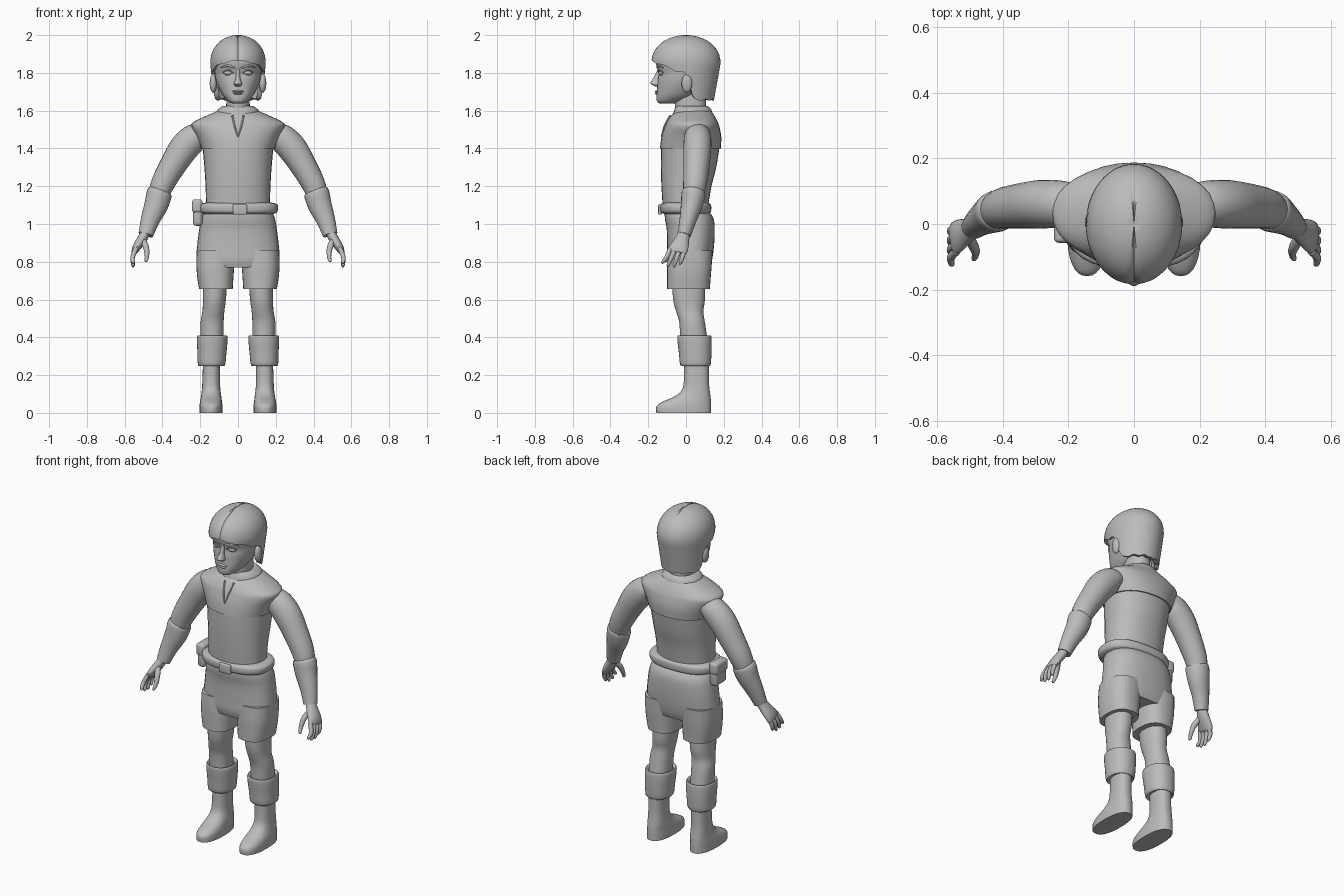
import bpy, bmesh, math
from mathutils import Vector

grey = bpy.data.materials.new("plain grey")
grey.diffuse_color = (0.5, 0.5, 0.5, 1)


def finish(name, bm, angle=40):
    bmesh.ops.recalc_face_normals(bm, faces=bm.faces)
    me = bpy.data.meshes.new(name)
    bm.to_mesh(me)
    bm.free()
    me.materials.append(grey)
    ob = bpy.data.objects.new(name, me)
    bpy.context.collection.objects.link(ob)
    bpy.ops.object.select_all(action='DESELECT')
    ob.select_set(True)
    bpy.context.view_layer.objects.active = ob
    bpy.ops.object.shade_smooth_by_angle(angle=math.radians(angle))
    return ob


def skin(name, rings, caps=True, angle=40):
    """Bridge a list of closed point rings."""
    bm = bmesh.new()
    vs = [[bm.verts.new(p) for p in r] for r in rings]
    n = len(vs[0])
    for a, b in zip(vs, vs[1:]):
        for i in range(n):
            bm.faces.new((a[i], a[(i + 1) % n], b[(i + 1) % n], b[i]))
    if caps:
        bm.faces.new(vs[0])
        bm.faces.new(vs[-1])
    return finish(name, bm, angle)


def smooth_rows(rows, k):
    """Catmull-Rom sampling between rows."""
    rows = [Vector(r) for r in rows]
    out = []
    for i in range(len(rows) - 1):
        p0, p1, p2 = rows[max(i - 1, 0)], rows[i], rows[i + 1]
        p3 = rows[min(i + 2, len(rows) - 1)]
        for j in range(k):
            t = j / k
            out.append(0.5 * (2 * p1 + (p2 - p0) * t + (2 * p0 - 5 * p1 + 4 * p2 - p3) * t * t
                              + (3 * p1 - p0 - 3 * p2 + p3) * t ** 3))
    return out + [rows[-1]]


def loft(name, rows, side=1, power=2.2, n=32, k=4):
    """Stack of horizontal rounded sections: z, centre x, half width, front y, back y."""
    rings = []
    for z, cx, hw, yf, yb in smooth_rows(rows, k):
        ring = []
        for i in range(n):
            a = 2 * math.pi * i / n
            c, s = math.cos(a), math.sin(a)
            px = math.copysign(abs(c) ** (2 / power), c)
            py = math.copysign(abs(s) ** (2 / power), s)
            ring.append((side * (cx + hw * px), (yf + yb) / 2 + (yb - yf) / 2 * py, z))
        rings.append(ring)
    return skin(name, rings)


def tube(name, rows, side=1, n=20, k=4):
    """Limb along a path: x, y, z, in-plane radius, depth radius."""
    pts = smooth_rows(rows, k)
    rings = []
    for i, p in enumerate(pts):
        c = Vector(p[:3])
        d = (Vector(pts[min(i + 1, len(pts) - 1)][:3]) - Vector(pts[max(i - 1, 0)][:3])).normalized()
        v = Vector((0, 1, 0))
        v = (v - d * v.dot(d)).normalized()
        u = d.cross(v)
        ring = []
        for j in range(n):
            a = 2 * math.pi * j / n
            q = c + u * math.cos(a) * p[3] + v * math.sin(a) * p[4]
            ring.append((side * q.x, q.y, q.z))
        rings.append(ring)
    return skin(name, rings)


def ball(name, loc, size, seg=20):
    bm = bmesh.new()
    bmesh.ops.create_uvsphere(bm, u_segments=seg, v_segments=seg // 2, radius=1)
    for v in bm.verts:
        v.co = Vector(loc) + Vector(size) * v.co
    return finish(name, bm)


def box(name, loc, size, bevel):
    bm = bmesh.new()
    bmesh.ops.create_cube(bm, size=1)
    for v in bm.verts:
        v.co = Vector(loc) + Vector(size) * v.co
    bmesh.ops.bevel(bm, geom=bm.edges[:], offset=bevel, segments=3, profile=0.5, affect='EDGES')
    return finish(name, bm)


# tunic body with a slightly raised shoulder yoke
loft("tunic", [(1.07, 0, .168, -.122, .113), (1.2, 0, .172, -.13, .135), (1.3, 0, .178, -.133, .16),
               (1.41, 0, .188, -.132, .178)])
loft("tunic_yoke", [(1.40, 0, .194, -.138, .184), (1.46, 0, .218, -.13, .187), (1.515, 0, .247, -.113, .177),
                    (1.54, 0, .235, -.102, .168), (1.57, 0, .175, -.082, .153), (1.60, 0, .105, -.05, .132),
                    (1.615, 0, .075, -.045, .115)])

# neck, collar and neck slit
loft("neck", [(1.56, 0, .068, -.05, .11), (1.64, 0, .062, -.06, .105), (1.74, 0, .065, -.06, .105)])
loft("collar", [(1.585, 0, .115, -.068, .138), (1.605, 0, .108, -.062, .134), (1.625, 0, .078, -.052, .115),
                (1.622, 0, .068, -.045, .105)], k=3)
for s in (-1, 1):
    tube("neck_slit_edge", [(.03, -.083, 1.575, .005, .005), (.018, -.113, 1.52, .005, .005),
                            (.001, -.13, 1.46, .003, .004)], s, 8, 3)

# belt, buckle and side pouch
loft("belt", [(1.052, .003, .18, -.11, .115), (1.062, .003, .203, -.133, .13), (1.085, .003, .21, -.138, .134),
              (1.105, .003, .203, -.133, .13), (1.114, .003, .17, -.11, .11)], power=2.5)
box("buckle", (.01, -.137, 1.077), (.075, .02, .055), .006)
box("pouch", (-.213, 0, 1.05), (.05, .105, .12), .018)
box("pouch_flap", (-.216, 0, 1.095), (.056, .115, .07), .015)

# shorts: hips and two legs
loft("shorts_hips", [(1.075, 0, .175, -.112, .115), (1.03, 0, .195, -.112, .145), (.97, 0, .206, -.102, .152),
                     (.88, 0, .217, -.1, .148), (.81, 0, .221, -.1, .138), (.77, 0, .215, -.09, .125)], power=2.4)
for s in (-1, 1):
    loft("shorts_leg", [(.86, .118, .1, -.095, .14), (.78, .12, .1, -.1, .136), (.72, .12, .096, -.1, .131),
                        (.655, .117, .089, -.1, .126)], s, 2.5)
    # bare leg
    loft("leg", [(.72, .12, .065, -.075, .1), (.6, .125, .061, -.068, .1), (.54, .13, .058, -.053, .092),
                 (.48, .137, .061, -.036, .1), (.38, .138, .06, -.03, .115)], s)
    # boot cuff and boot
    loft("boot_cuff", [(.398, .136, .062, -.03, .115), (.41, .136, .076, -.043, .13), (.39, .136, .081, -.046, .135),
                       (.32, .138, .077, -.038, .135), (.252, .14, .071, -.03, .13), (.256, .14, .05, -.012, .115)], s)
    loft("boot", [(.28, .14, .045, -.01, .12), (.16, .142, .047, -.012, .122), (.115, .142, .05, -.027, .126),
                  (.085, .142, .054, -.065, .13), (.06, .143, .058, -.122, .132), (.035, .143, .061, -.156, .133),
                  (.0, .143, .061, -.157, .133)], s, 2.4)

    # upper arm, forearm wrap and hand
    tube("arm", [(.18, .065, 1.475, .05, .06), (.225, .062, 1.46, .073, .071), (.285, .06, 1.403, .078, .074),
                 (.345, .055, 1.31, .07, .069), (.4, .047, 1.21, .062, .062), (.43, .033, 1.12, .05, .05)], s, 24)
    tube("forearm_wrap", [(.412, .042, 1.175, .055, .052), (.416, .04, 1.163, .067, .063), (.433, .03, 1.1, .063, .058),
                          (.465, .01, 1.02, .05, .045), (.488, -.01, .943, .039, .036)], s)
    tube("palm", [(.484, -.006, .965, .024, .028), (.508, -.02, .92, .026, .038), (.534, -.035, .88, .023, .049),
                  (.547, -.046, .855, .016, .05), (.55, -.048, .848, .008, .04)], s)
    for i, (yt, zt) in enumerate([(-.122, .79), (-.094, .775), (-.062, .772), (-.03, .785)]):
        yb = -.083 + .025 * i
        tube("finger", [(.54, yb, .87, .013, .013), (.558, (yb * .5 + yt * .5), .825, .012, .012),
                        (.555, yt, zt + .008, .009, .009), (.553, yt, zt, .003, .003)], s, 10, 3)
    tube("thumb", [(.51, -.03, .925, .016, .016), (.488, -.068, .88, .016, .015), (.482, -.09, .835, .012, .012),
                   (.487, -.106, .805, .008, .008), (.488, -.108, .8, .003, .003)], s, 10, 3)

    # ear, eye, eyelid and brow
    ball("ear", (s * .131, .005, 1.745), (.019, .028, .05))
    ball("eye", (s * .05, -.121, 1.8), (.026, .025, .015))
    tube("eyelid", [(.022, -.142, 1.797, .003, .003), (.05, -.146, 1.815, .004, .004),
                    (.08, -.122, 1.803, .003, .003)], s, 8)
    tube("brow", [(.016, -.152, 1.826, .004, .004), (.055, -.147, 1.838, .006, .005),
                  (.09, -.122, 1.828, .003, .003)], s, 8)

# head, nose and lips
loft("head", [(1.638, 0, .03, -.14, -.06), (1.65, 0, .052, -.154, -.02), (1.68, 0, .08, -.156, .05),
              (1.72, 0, .102, -.153, .1), (1.76, 0, .117, -.15, .13), (1.80, 0, .124, -.145, .14),
              (1.84, 0, .128, -.157, .15), (1.88, 0, .122, -.155, .15), (1.93, 0, .08, -.1, .1)])
loft("nose", [(1.728, 0, .012, -.162, -.13), (1.738, 0, .022, -.182, -.13), (1.748, 0, .02, -.189, -.13),
              (1.775, 0, .012, -.171, -.12), (1.81, 0, .011, -.154, -.12), (1.83, 0, .012, -.15, -.12)], n=16)
for z, w in ((1.702, .032), (1.691, .026)):
    ball("lip", (0, -.149, z), (w, .016, .0065))


# hair cap: hem height varies around the head, with a centre parting
def hem(t):
    if t < 1.3:
        return 1.862 - .055 * (t / 1.3) ** 2 + .004 * math.sin(9 * t)
    u = min(max((t - 1.5) / .4, 0), 1)
    return 1.807 - .15 * u * u * (3 - 2 * u) + .005 * math.sin(14 * t) * u


N, M = 56, 18
rings = []
for j in range(-1, M + 1):
    ring = []
    for i in range(N):
        a = 2 * math.pi * i / N
        low = hem(min(a, 2 * math.pi - a))
        f = math.sin(max(j, 0) / M * math.pi / 2 * .985)
        z = low + (1.9995 - low) * f
        if z > 1.85:
            r = math.sqrt(max(1 - ((z - 1.85) / .15) ** 2.2, 0))
            hw, yf, yb = .147 * r, .184 * r, .183 * r
        else:
            q = (1.85 - z) / .2
            hw, yf, yb = .147 - .02 * q, .184 - .06 * q, .183 - .036 * q
        p = Vector((hw * math.sin(a), -(yf if math.cos(a) > 0 else yb) * math.cos(a), z))
        if i in (0, N // 2) and p.y < .1 and z > 1.85:
            p = Vector((0, 0, 1.85)) + (p - Vector((0, 0, 1.85))) * .95
        if j < 0:
            p = Vector((p.x * .8, p.y * .8, p.z + .008))
        ring.append(p)
    rings.append(ring)
hair_bm_rings = rings + [[Vector((p.x * .02, p.y * .02, 1.995)) for p in rings[-1]]]
skin("hair", hair_bm_rings, caps=False, angle=50)
